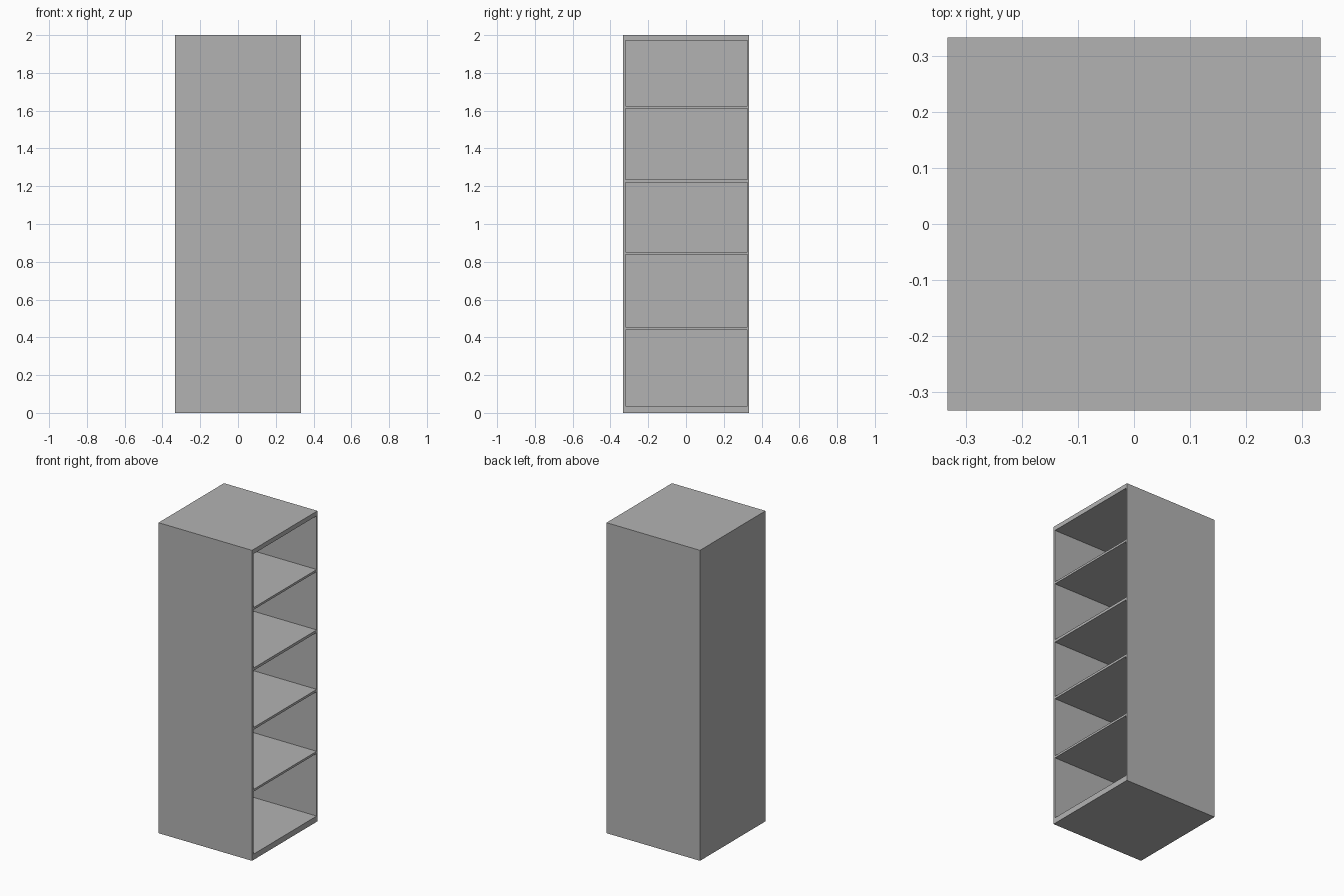
import bpy
import bmesh

cube = bpy.data.objects.get("Cube")
if cube:
    bpy.data.objects.remove(cube, do_unlink=True)

grey = bpy.data.materials.new("plain_grey")
grey.use_nodes = True
grey.diffuse_color = (0.45, 0.45, 0.45, 1)
grey.node_tree.nodes["Principled BSDF"].inputs["Base Color"].default_value = (0.45, 0.45, 0.45, 1)

HALF = 0.333
HEIGHT = 2.0
SEAM = 0.853
INNER_FRONT, INNER_BACK, INNER_LEFT = -0.32, 0.325, -0.32


def panel(name, x, y, z):
    """Flat-sided board spanning the given (low, high) ranges."""
    bm = bmesh.new()
    bmesh.ops.create_cube(bm, size=1)
    for v in bm.verts:
        v.co = [r[0] if c < 0 else r[1] for c, r in zip(v.co, (x, y, z))]
    mesh = bpy.data.meshes.new(name)
    bm.to_mesh(mesh)
    bm.free()
    mesh.materials.append(grey)
    obj = bpy.data.objects.new(name, mesh)
    bpy.context.collection.objects.link(obj)
    return obj


# Outer walls: the +x side stays open; two walls are stacked in two sections
panel("rear_wall", (-HALF, HALF), (INNER_BACK, HALF), (0, HEIGHT))
for label, z in (("lower", (0, SEAM)), ("upper", (SEAM, HEIGHT))):
    panel(label + "_front_wall", (-HALF, HALF), (-HALF, INNER_FRONT), z)
    panel(label + "_closed_side", (-HALF, INNER_LEFT), (INNER_FRONT, INNER_BACK), z)

# Base, four shelves and top
boards = [("base", 0, 0.037), ("shelf_1", 0.44, 0.454), ("shelf_2", 0.838, SEAM),
          ("shelf_3", 1.219, 1.236), ("shelf_4", 1.611, 1.625), ("top", 1.971, HEIGHT)]
for name, low, high in boards:
    panel(name, (INNER_LEFT, HALF), (INNER_FRONT, INNER_BACK), (low, high))
